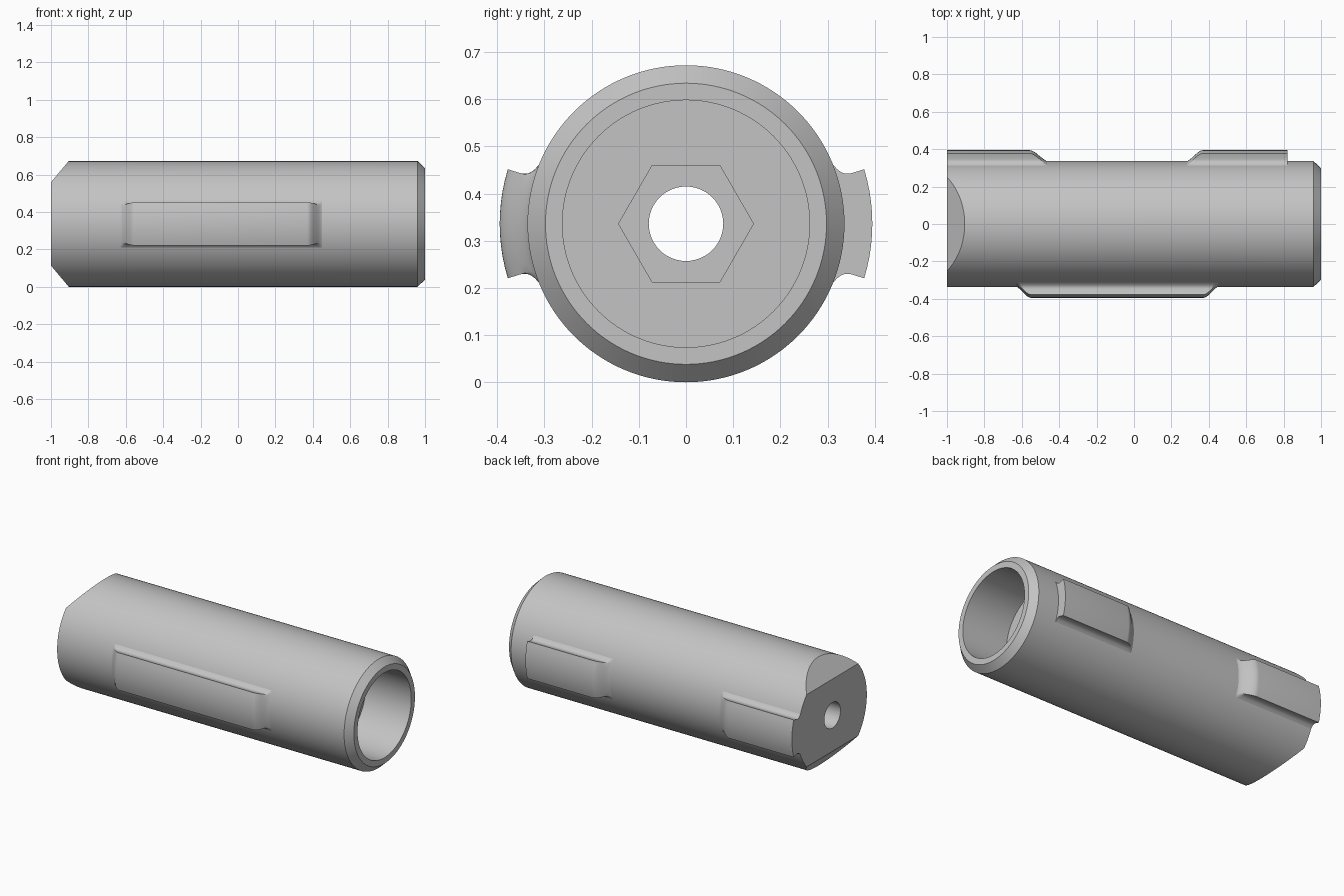
import bpy, bmesh
from math import sin, cos, pi, radians
from mathutils import Vector

R = 0.336            # barrel radius, also the height of its axis
FIN_R = 0.395        # outer radius of the raised keys
SINK = 0.003         # how far the key edges sink into the barrel

if "Cube" in bpy.data.objects:
    bpy.data.objects.remove(bpy.data.objects["Cube"], do_unlink=True)

steel = bpy.data.materials.new("plain_grey")
steel.use_nodes = True
steel.diffuse_color = (0.55, 0.55, 0.55, 1)
steel.node_tree.nodes["Principled BSDF"].inputs["Base Color"].default_value = (0.55, 0.55, 0.55, 1)


def ring(x, radius, sides):
    """Regular polygon around the long axis."""
    return [(x, radius * cos(2 * pi * i / sides), R + radius * sin(2 * pi * i / sides))
            for i in range(sides)]


def loft(name, rings, planes=()):
    """Skin a row of rings, cap both ends, then trim by planes."""
    bm = bmesh.new()
    rows = [[bm.verts.new(p) for p in r] for r in rings]
    n = len(rows[0])
    for a, b in zip(rows, rows[1:]):
        for i in range(n):
            j = (i + 1) % n
            bm.faces.new((a[i], a[j], b[j], b[i]))
    bm.faces.new(rows[0])
    bm.faces.new(rows[-1])
    bmesh.ops.remove_doubles(bm, verts=bm.verts, dist=1e-5)
    for point, normal in planes:
        cut = bmesh.ops.bisect_plane(bm, geom=bm.verts[:] + bm.edges[:] + bm.faces[:],
                                     plane_co=point, plane_no=normal, clear_outer=True)
        edges = [e for e in cut["geom_cut"] if isinstance(e, bmesh.types.BMEdge)]
        bmesh.ops.holes_fill(bm, edges=edges, sides=0)
    bmesh.ops.recalc_face_normals(bm, faces=bm.faces)
    mesh = bpy.data.meshes.new(name)
    bm.to_mesh(mesh)
    bm.free()
    mesh.materials.append(steel)
    obj = bpy.data.objects.new(name, mesh)
    bpy.context.collection.objects.link(obj)
    return obj


def activate(obj):
    bpy.ops.object.select_all(action='DESELECT')
    obj.select_set(True)
    bpy.context.view_layer.objects.active = obj


def smooth(obj):
    activate(obj)
    bpy.ops.object.shade_smooth_by_angle(angle=radians(30))


def subtract(obj, cutter):
    mod = obj.modifiers.new("cut", 'BOOLEAN')
    mod.operation, mod.solver, mod.object = 'DIFFERENCE', 'EXACT', cutter
    activate(obj)
    bpy.ops.object.modifier_apply(modifier=mod.name)
    bpy.data.objects.remove(cutter, do_unlink=True)


# Barrel: chamfered mouth, wide bore, and two sloping flats on the far end
SEG = 128
profile = [(-1, R), (0.96, R), (1, 0.298), (1, 0.262), (0.69, 0.262)]
flats = [(Vector((-0.905, 0, R + s * R)), Vector((-0.113, 0, s * 0.095))) for s in (1, -1)]
barrel = loft("barrel", [ring(x, r, SEG) for x, r in profile], flats)

# Hexagonal pocket in the bore floor, and the hole right through
subtract(barrel, loft("hex_cutter", [ring(x, 0.143, 6) for x in (0.4, 0.75)]))
subtract(barrel, loft("hole_cutter", [ring(x, 0.079, 48) for x in (-1.2, 0.9)]))
smooth(barrel)

# Key cross-section: filleted foot, radial flank and concentric crown
foot = [(23, R - SINK), (21.5, R + 0.001), (20, R + 0.004), (18.5, R + 0.01),
        (17.5, R + 0.017), (17, R + 0.027), (17, FIN_R)]
crown = [(17 - 34 * i / 10, FIN_R) for i in range(1, 10)]
section = foot + crown + [(-a, r) for a, r in reversed(foot)]
section += [(-23, 0.32), (0, 0.32), (23, 0.32)]


def key(name, side, stations):
    """Raised key; stations are (x, height from 0 to 1)."""
    rings = []
    for x, h in stations:
        top = R - SINK + h * (FIN_R - R + SINK)
        rings.append([(x, side * min(r, top) * cos(radians(a)), R + min(r, top) * sin(radians(a)))
                      for a, r in section])
    smooth(loft(name, rings))


def ramp(x0, x1, rising):
    """S-shaped run-out between the barrel and the key crown."""
    ts = [i / 12 for i in range(13)]
    return [(x0 + (x1 - x0) * t, (lambda u: u * u * (3 - 2 * u))(t if rising else 1 - t))
            for t in ts]


key("front_key", -1, ramp(-0.64, -0.55, True) + ramp(0.37, 0.46, False))
key("back_right_key", 1, [(-1, 1)] + ramp(-0.56, -0.45, False))
key("back_left_key", 1, ramp(0.27, 0.37, True) + [(0.82, 1)])
